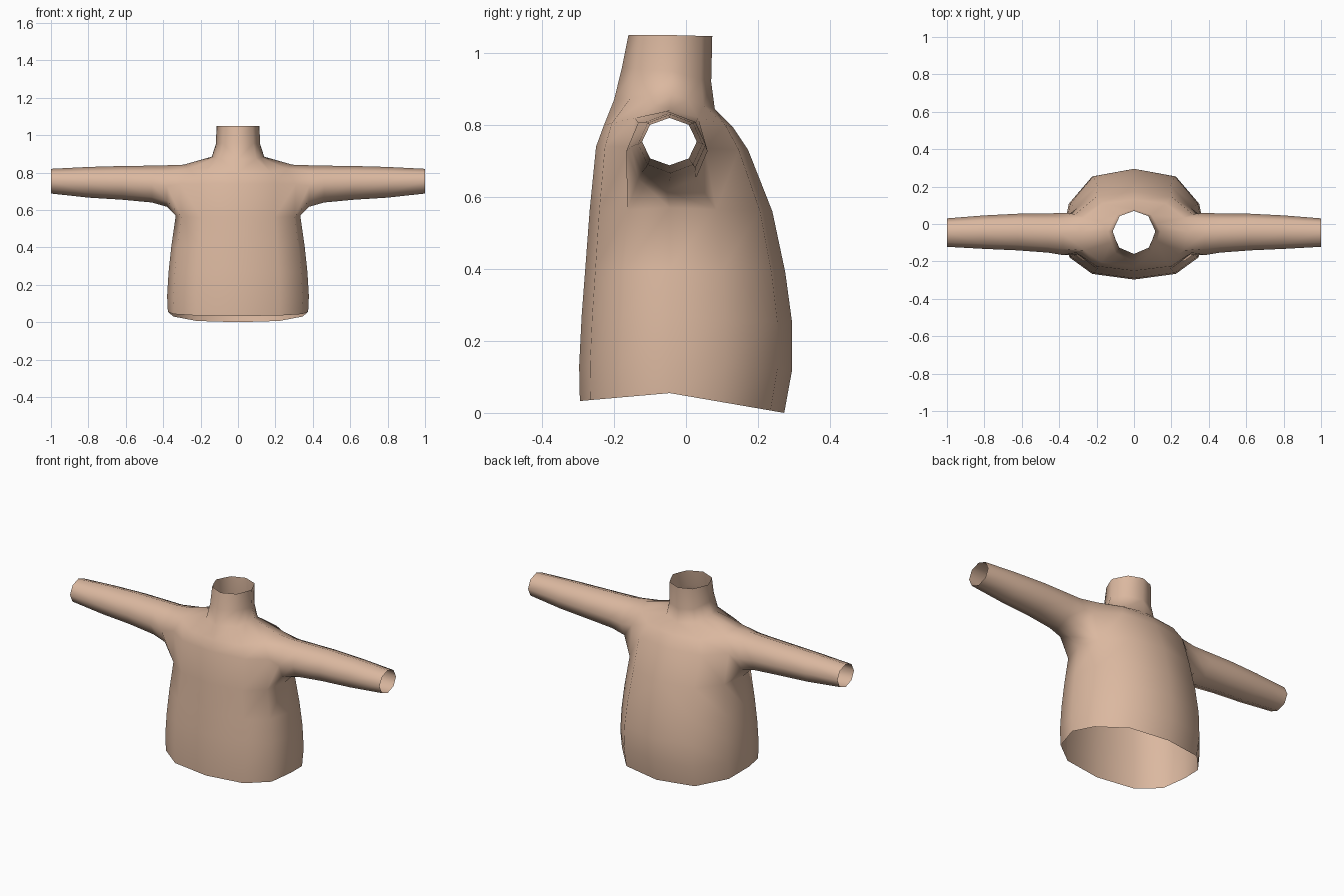
import bpy, bmesh, math

if "Cube" in bpy.data.objects:
    bpy.data.objects.remove(bpy.data.objects["Cube"])

tan = bpy.data.materials.new("tan cloth")
tan.diffuse_color = (0.71, 0.48, 0.35, 1)
tan.use_nodes = True
tan.node_tree.nodes["Principled BSDF"].inputs["Base Color"].default_value = tan.diffuse_color

# Half cross-section: seven columns running from front centre to back centre
XF = [0, .59, .91, 1, .92, .59, 0]
YF = [1, .88, .53, 0, .45, .88, 1]
NX = [0, .69, .86, 1, .84, .66, 0]      # octagonal neck, straight sides halved
NY = [1, .72, .36, 0, .37, .74, 1]

# Rows: front y, z | side x, y, z | back y, z
BODY = [
    (-.295, .033, .375, -.045, .055, .273, .000),
    (-.297, .13, .379, -.045, .14, .295, .12),
    (-.290, .27, .371, -.045, .27, .295, .25),
    (-.280, .40, .357, -.045, .40, .276, .39),
    (-.268, .56, .333, -.045, .57, .240, .56),
    (-.250, .74, .340, -.045, .74, .173, .73),
    (-.228, .80, .290, -.045, .842, .130, .795),
]
NECK = [
    (-.200, .87, .140, -.04, .885, .080, .845),
    (-.178, .96, .119, -.04, .95, .070, .92),
    (-.160, 1.05, .114, -.04, 1.05, .073, 1.047),
]
# Sleeve rings: x, front y, back y, bottom z, top z
SLEEVE = [
    (.38, -.166, .060, .617, .839),
    (.46, -.153, .056, .640, .837),
    (.62, -.141, .055, .655, .835),
    (.80, -.133, .046, .666, .830),
    (1.0, -.122, .030, .688, .820),
]

bm = bmesh.new()


def half_row(row, xf, yf):
    fy, fz, sx, sy, sz, by, bz = row
    verts = []
    for c in range(7):
        ey, ez = (fy, fz) if c < 3 else (by, bz)
        verts.append(bm.verts.new((sx * xf[c], sy + (ey - sy) * yf[c],
                                   sz + (ez - sz) * yf[c])))
    return verts


rows = [half_row(r, XF, YF) for r in BODY] + [half_row(r, NX, NY) for r in NECK]

# Torso and neck skin, leaving a 2x2 opening for the sleeve
for r in range(len(rows) - 1):
    for c in range(6):
        if r in (4, 5) and c in (2, 3):
            continue
        bm.faces.new((rows[r][c], rows[r][c + 1], rows[r + 1][c + 1], rows[r + 1][c]))

# Sleeve grown out of the eight-sided opening
ring = [rows[r][c] for r, c in
        ((6, 3), (6, 4), (5, 4), (4, 4), (4, 3), (4, 2), (5, 2), (6, 2))]
for x, y0, y1, z0, z1 in SLEEVE:
    new = []
    for i in range(8):
        a = i * math.pi / 4
        new.append(bm.verts.new((x, (y0 + y1) / 2 + (y1 - y0) / 2 * math.sin(a),
                                 (z0 + z1) / 2 + (z1 - z0) / 2 * math.cos(a))))
    for i in range(8):
        j = (i + 1) % 8
        bm.faces.new((ring[i], ring[j], new[j], new[i]))
    ring = new

loose = [v for v in bm.verts if not v.link_faces]
bmesh.ops.delete(bm, geom=loose, context='VERTS')

# Mirror to the other side and weld the centre seam
geom = bm.verts[:] + bm.edges[:] + bm.faces[:]
bmesh.ops.mirror(bm, geom=geom, axis='X', merge_dist=.0005)
bmesh.ops.remove_doubles(bm, verts=bm.verts[:], dist=.0005)
bmesh.ops.recalc_face_normals(bm, faces=bm.faces[:])
# Make sure the open shell faces outward
front = min(bm.faces, key=lambda f: f.calc_center_median().y)
if front.normal.y > 0:
    bmesh.ops.reverse_faces(bm, faces=bm.faces[:])
for f in bm.faces:
    f.smooth = True

mesh = bpy.data.meshes.new("sweater")
bm.to_mesh(mesh)
bm.free()
mesh.materials.append(tan)
sweater = bpy.data.objects.new("sweater", mesh)
bpy.context.collection.objects.link(sweater)
